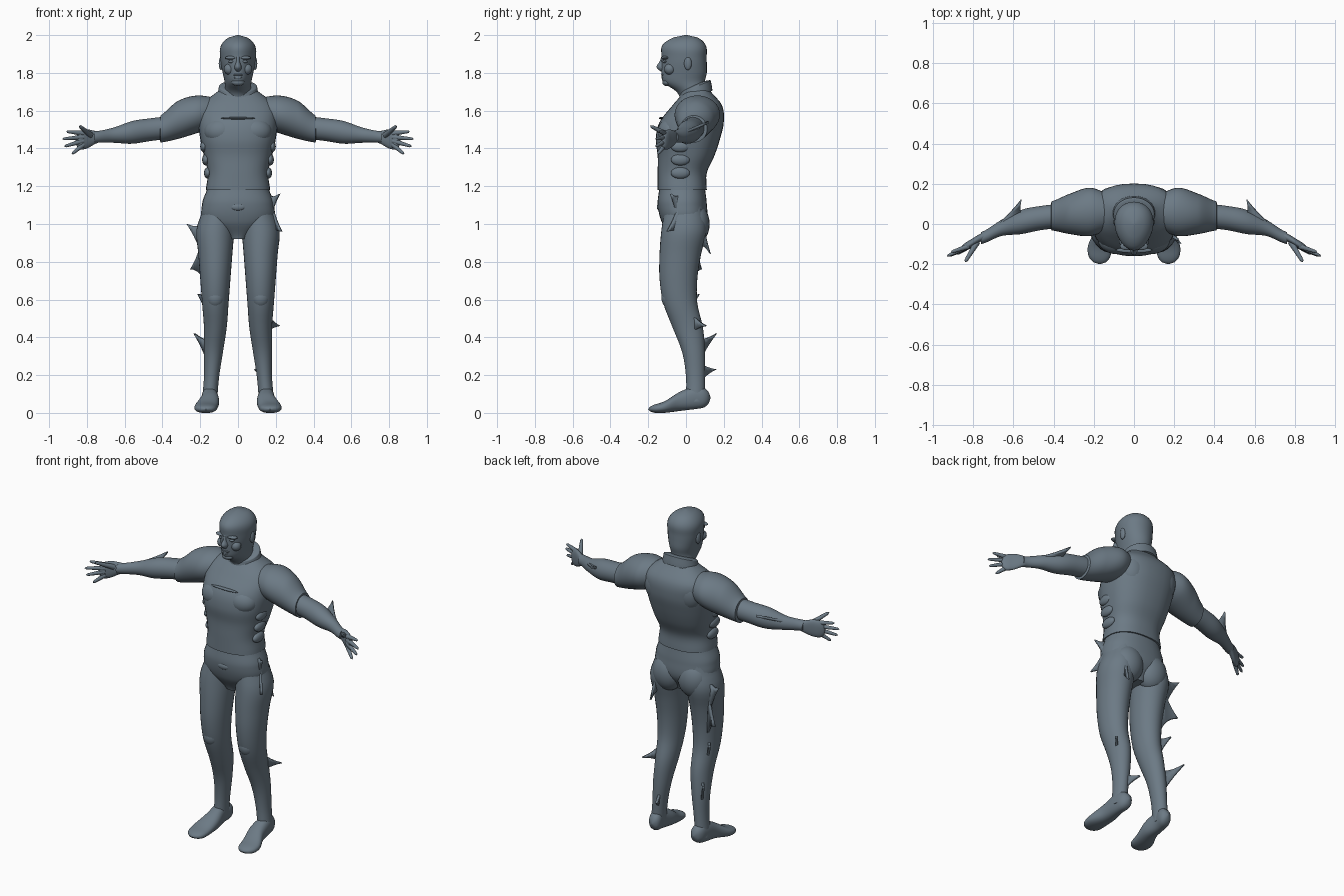
import bpy, bmesh, math
from mathutils import Vector

if "Cube" in bpy.data.objects:
    bpy.data.objects.remove(bpy.data.objects["Cube"])

SLATE = (.15, .195, .235, 1)
slate = bpy.data.materials.new("slate_grey")
slate.use_nodes = True
slate.diffuse_color = SLATE
slate.node_tree.nodes["Principled BSDF"].inputs["Base Color"].default_value = SLATE
parts = []


def finish(name, bm, mirror=False):
    """Turn a bmesh into a finished object, optionally mirrored left to right."""
    bmesh.ops.recalc_face_normals(bm, faces=bm.faces)
    mesh = bpy.data.meshes.new(name)
    bm.to_mesh(mesh)
    bm.free()
    mesh.materials.append(slate)
    part = bpy.data.objects.new(name, mesh)
    bpy.context.collection.objects.link(part)
    if mirror:
        part.modifiers.new("mirror", "MIRROR").use_mirror_merge = False
    parts.append(part)
    return part


def sample(keys, t):
    """Smooth curve through evenly spaced keys; a plain number stays constant."""
    if not isinstance(keys, tuple):
        return keys
    last = len(keys) - 1
    i = min(int(t * last), last - 1)
    f = t * last - i
    b, c = keys[i], keys[i + 1]
    a, d = keys[max(i - 1, 0)], keys[min(i + 2, last)]
    return b + f * (c - a + f * (2 * a - 5 * b + 4 * c - d + f * (3 * (b - c) + d - a))) / 2


def rounding(distance, length):
    """Shrink factor that rounds off the end of a loft."""
    if distance >= length:
        return 1
    return max(.05, math.sqrt(1 - (1 - distance / length) ** 2))


def skin(bm, rings):
    """Bridge rings of points and close both ends."""
    rings = [[bm.verts.new(p) for p in ring] for ring in rings]
    for a, b in zip(rings, rings[1:]):
        for i in range(len(a)):
            j = (i + 1) % len(a)
            bm.faces.new((a[i], a[j], b[j], b[i]))
    bm.faces.new(rings[0])
    bm.faces.new(rings[-1])


def loft(name, axis, start, end, centre_u, centre_v, radius_u, radius_v, mirror=False,
         power=2, egg=0, tilt=0, round_start=0, round_end=0, steps=32, sides=32):
    """Body form along one axis, with profiles for its centre line and radii."""
    rings = []
    for step in range(steps + 1):
        t = step / steps
        along = start + (end - start) * t
        k = rounding(t, round_start) * rounding(1 - t, round_end)
        ring = []
        for side in range(sides):
            angle = math.tau * side / sides
            c, s = math.cos(angle), math.sin(angle)
            u = math.copysign(abs(c) ** (2 / power), c) * sample(radius_u, t) * k * (1 + egg * s)
            v = math.copysign(abs(s) ** (2 / power), s) * sample(radius_v, t) * k
            p, q = sample(centre_u, t) + u, sample(centre_v, t) + v
            ring.append({"x": (along, p, q), "y": (p, along, q), "z": (p, q, along + tilt * v)}[axis])
        rings.append(ring)
    bm = bmesh.new()
    skin(bm, rings)
    finish(name, bm, mirror)


def blob(name, centre, radii, mirror=False):
    """Ellipsoid for muscles and facial features."""
    bm = bmesh.new()
    bmesh.ops.create_uvsphere(bm, u_segments=24, v_segments=16, radius=1)
    bmesh.ops.scale(bm, vec=radii, verts=bm.verts)
    bmesh.ops.translate(bm, vec=centre, verts=bm.verts)
    finish(name, bm, mirror)


def digit(name, base, tip, radius):
    """Tapered finger with a rounded tip, on both hands."""
    base, tip = Vector(base), Vector(tip)
    forward = (tip - base).normalized()
    u = forward.orthogonal().normalized()
    v = forward.cross(u)
    rings = []
    for step in range(13):
        t = step / 12
        r = radius * (1 - t / 2) * rounding(1 - t, .15)
        angles = [math.tau * side / 12 for side in range(12)]
        rings.append([base.lerp(tip, t) + (u * math.cos(a) + v * math.sin(a)) * r for a in angles])
    bm = bmesh.new()
    skin(bm, rings)
    finish(name, bm, True)


def tatter(name, low, tip, high, mirror=False):
    """Torn scrap of cloth: a spike with hollow edges, given thickness."""
    low, tip, high = Vector(low), Vector(tip), Vector(high)
    middle = (low + high) / 2

    def edge(a, b):
        bend = ((a + b) / 2).lerp(middle, .4)
        return [a.lerp(bend, n / 6).lerp(bend.lerp(b, n / 6), n / 6) for n in range(6)]

    bm = bmesh.new()
    bm.faces.new([bm.verts.new(p) for p in edge(low, tip) + edge(tip, high) + [high]])
    solid = finish(name, bm, mirror).modifiers.new("thickness", "SOLIDIFY")
    solid.thickness, solid.offset = .014, 0


# Head and neck
loft("head", "z", 1.6, 2, 0, (.05, .05, .03, -.01, -.01, -.01, -.01, -.01, 0),
     (.09, .08, .07, .07, .08, .09, .095, .1, .1), (.09, .08, .08, .11, .12, .12, .12, .13, .13),
     egg=.16, round_end=.25)
loft("nose", "z", 1.8, 1.89, 0, -.12, (.01, .02, .01, .01), (.01, .036, .02, .01),
     round_start=.2, steps=12, sides=16)
blob("brow", (.035, -.11, 1.88), (.035, .02, .01), True)
blob("eye", (.035, -.11, 1.86), (.016, .014, .008), True)
blob("cheek", (.045, -.085, 1.82), (.03, .03, .03), True)
blob("upper_lip", (0, -.12, 1.79), (.026, .012, .006))
blob("lower_lip", (0, -.12, 1.775), (.022, .01, .007))
blob("chin", (0, -.1, 1.75), (.035, .025, .02))
blob("ear", (.09, .01, 1.85), (.012, .02, .035), True)

# Collar standing up at the back of the neck
loft("collar", "z", 1.67, 1.74, 0, .05, (.11, .1), (.09, .08), tilt=.4, round_end=.2)

# Vest
loft("vest", "z", 1.18, 1.72, 0, (-.02, -.02, 0, .01, .03, .06, .06),
     (.17, .16, .18, .2, .21, .2, .09), (.13, .13, .15, .17, .17, .13, .06), power=2.4)
blob("chest_muscle", (.085, -.075, 1.49), (.095, .075, .075), True)
blob("shoulder_blade", (.1, .11, 1.56), (.09, .075, .11), True)
blob("chest_panel_edge", (0, -.13, 1.56), (.09, .014, .006))
for k in range(3):
    blob("side_pouch", (.16 + .01 * k, -.03, 1.27 + .07 * k), (.02, .05, .03), True)

# Trousers: hips, seat and legs
loft("hips", "z", .92, 1.2, 0, (-.01, -.01, -.02, -.02), (.05, .18, .19, .16),
     (.07, .12, .13, .12), power=2.3)
blob("seat", (.085, .045, 1), (.095, .08, .11), True)
blob("buckle", (0, -.14, 1.09), (.04, .014, .02))
loft("leg", "z", 1.1, .06, (.1, .12, .12, .12, .12, .12, .13, .14, .15),
     (-.01, -.01, -.03, -.04, -.03, .01, .04, .05, .05),
     (.08, .1, .09, .08, .07, .06, .05, .04, .04),
     (.1, .12, .11, .1, .09, .08, .06, .05, .05), True)
blob("knee", (.12, -.08, .61), (.05, .05, .06), True)

# Feet
loft("foot", "y", .13, -.2, (.14, .15, .15, .17, .17), (.08, .08, .06, .03, .02),
     (.04, .04, .05, .06, .05), (.05, .06, .05, .03, .02), True,
     power=2.3, round_start=.15, round_end=.15)

# Sleeves, forearms and hands
loft("sleeve", "x", .12, .42, (.06, .06, .05, .04), (1.59, 1.58, 1.55, 1.5),
     (.09, .12, .1, .07), (.08, .1, .1, .07), True, round_end=.03)
loft("forearm", "x", .36, .76, (.04, .03, .01, -.02, -.07), (1.51, 1.46),
     (.06, .06, .06, .04, .03), (.06, .06, .06, .04, .03), True)
loft("palm", "x", .74, .86, (-.06, -.12), (1.46, 1.44), .02, (.03, .05, .05), True,
     power=2.4, round_end=.3)
digit("thumb", (.78, -.09, 1.47), (.84, -.19, 1.52), .016)
tips = {"index": (.91, -.14, 1.49), "middle": (.93, -.16, 1.45),
        "ring": (.92, -.16, 1.41), "little": (.88, -.15, 1.37)}
for k, (name, tip) in enumerate(tips.items()):
    digit(name + "_finger", (.82, -.11, 1.48 - .02 * k), tip, .014)

# Torn cloth on the forearms, hips, thighs and shins
tatter("forearm_fin", (.53, .01, 1.48), (.56, .12, 1.54), (.74, -.05, 1.47), True)
tatter("right_thigh_flap", (-.18, .04, .8), (-.27, .07, 1), (-.18, .04, 1.02))
tatter("right_thigh_tail", (-.17, .03, .68), (-.25, .08, .76), (-.18, .04, .96))
tatter("left_hip_flap", (.18, -.04, .94), (.23, -.1, .96), (.18, -.04, 1.1))
tatter("left_pocket_flap", (.17, -.04, 1.02), (.22, -.08, 1.16), (.16, -.04, 1.16))
tatter("back_flap", (.13, .06, .88), (.15, .13, .84), (.14, .08, 1.08))
tatter("right_knee_tatter", (-.16, .02, .5), (-.21, .07, .63), (-.16, 0, .64))
tatter("left_calf_tatter", (.15, .03, .42), (.22, .11, .46), (.15, .03, .53))
tatter("right_calf_spike", (-.15, .06, .24), (-.23, .16, .42), (-.15, .05, .4))
tatter("left_heel_spike", (.14, .07, .15), (.09, .16, .23), (.13, .06, .28))

# Smooth shading with crisp rims
bpy.ops.object.select_all(action="DESELECT")
for part in parts:
    part.select_set(True)
bpy.context.view_layer.objects.active = parts[0]
bpy.ops.object.shade_smooth_by_angle(angle=math.radians(40))
